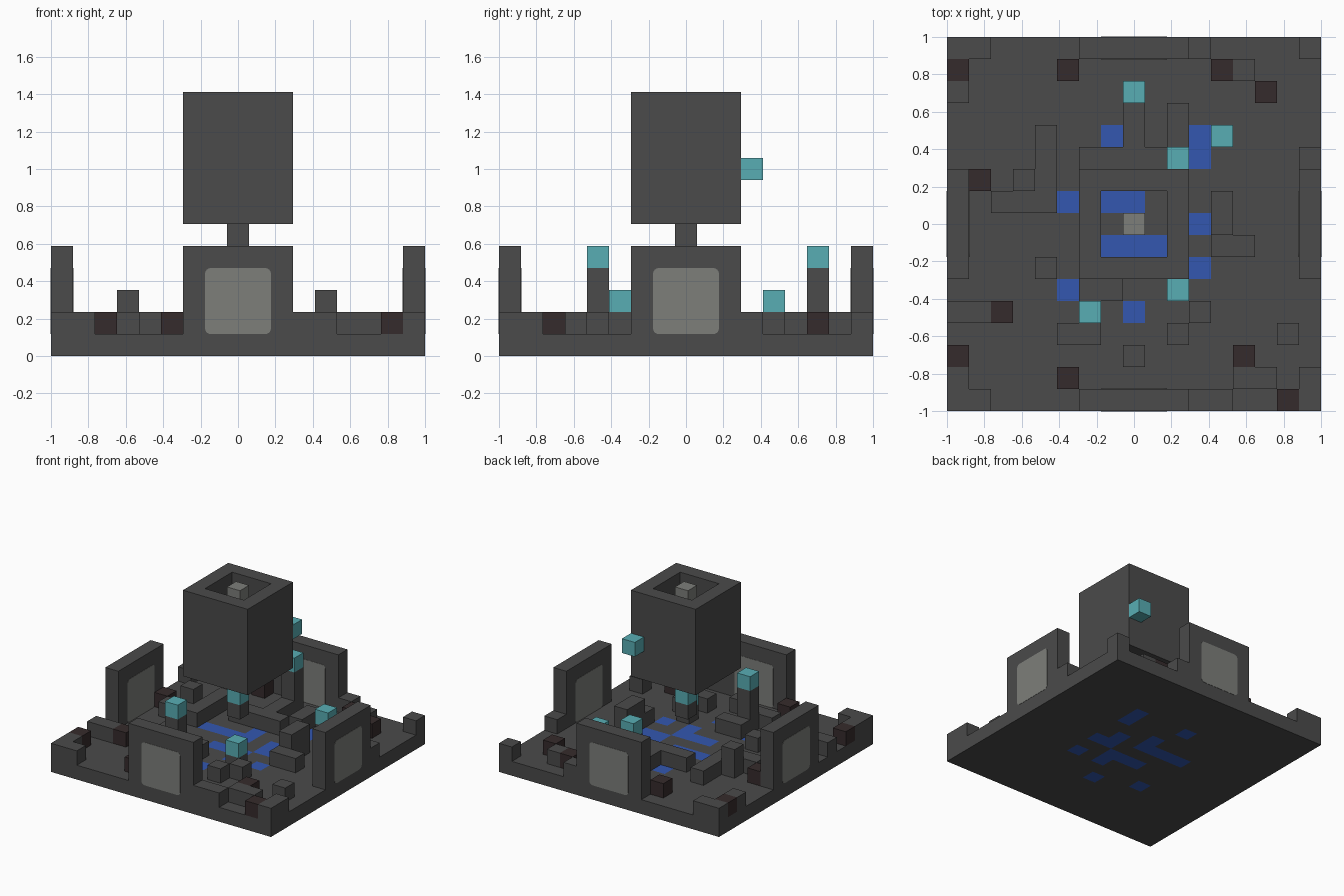
import bpy, bmesh
from math import pi
from mathutils import Matrix, Vector

if "Cube" in bpy.data.objects:
    bpy.data.objects.remove(bpy.data.objects["Cube"], do_unlink=True)

N = 17
U = 2 / N


def material(name, rgb):
    m = bpy.data.materials.new(name)
    m.use_nodes = True
    m.diffuse_color = (*rgb, 1)
    m.node_tree.nodes["Principled BSDF"].inputs["Base Color"].default_value = (*rgb, 1)
    return m


STONE = material("dark grey stone", (.069, .069, .069))
PALE = material("pale grey", (.205, .21, .195))
TEAL = material("teal", (.098, .42, .456))
BROWN = material("dark brown", (.036, .024, .025))
BLUE = material("blue", (.033, .095, .434))


def add_object(name, bm, mats):
    bmesh.ops.remove_doubles(bm, verts=bm.verts, dist=.0001)
    mesh = bpy.data.meshes.new(name)
    bm.to_mesh(mesh)
    bm.free()
    for m in mats:
        mesh.materials.append(m)
    ob = bpy.data.objects.new(name, mesh)
    bpy.context.collection.objects.link(ob)


def patch(c, r, w=1, d=1):
    """Grid squares of a rectangle: column, row from the back, width, depth."""
    return [(c + i, r + j) for i in range(w) for j in range(d)]


def raised(patches, layers):
    return [(c, r, k) for p in patches for c, r in patch(*p) for k in layers]


def blocks(name, cells, mats, accent=()):
    """Outer skin of grid cells (column, row, layer); accent squares use the second colour."""
    cells = set(cells)
    bm = bmesh.new()
    for c, r, k in cells:
        centre = Vector((c - N // 2, N // 2 - r, k + .5)) * U
        for axis in range(3):
            for s in (-1, 1):
                n = Vector((0, 0, 0))
                n[axis] = s
                if (c + n.x, r - n.y, k + n.z) in cells:
                    continue
                a = Vector((0, 0, 0))
                a[(axis + 1) % 3] = 1
                b = n.cross(a)
                quad = [centre + (n + p * a + q * b) * U / 2
                        for p, q in ((-1, -1), (1, -1), (1, 1), (-1, 1))]
                face = bm.faces.new([bm.verts.new(v) for v in quad])
                face.material_index = int((c, r) in accent)
    add_object(name, bm, mats)


# Floor slab with blue tiles running through it
tiles = [(7, 4), (11, 4, 1, 2), (8, 6), (5, 7, 4), (10, 7, 1, 2), (11, 8),
         (7, 9, 3), (9, 10), (11, 10), (5, 11), (8, 12)]
blue = {square for t in tiles for square in patch(*t)}
blocks("floor", raised([(0, 0, N, N)], [0]), [STONE, BLUE], blue)

# Rubble on the floor
rubble = {
    "back": [(0, 0, 2), (11, 0), (16, 0), (0, 2), (13, 1), (8, 3, 1, 2),
             (10, 3, 1, 2), (6, 5, 4), (12, 4), (16, 5)],
    "left": [(12, 9, 2)],
    "right": [(4, 4, 1, 3), (2, 7, 3), (4, 10)],
    "front": [(6, 11, 2), (10, 11), (0, 12, 2), (11, 12), (5, 13, 2), (10, 13),
              (15, 13), (8, 14), (0, 15, 1, 2), (1, 16), (13, 15, 2),
              (16, 15, 1, 2), (11, 16, 2)],
}
for side, patches in rubble.items():
    blocks(side + "_rubble", raised(patches, [1]), [STONE])
blocks("tall_rubble", raised([(3, 6), (12, 7, 1, 2)], [1, 2]), [STONE])
brown = [(0, 1), (5, 1), (12, 1), (14, 2), (1, 6), (2, 12), (0, 14), (13, 14), (5, 15), (15, 16)]
blocks("brown_blocks", raised(brown, [1]), [BROWN])

# Four gate walls, each with a rounded panel inside and out
wall_plans = {"front": (6, 16, 5, 1), "left": (16, 6, 1, 5),
              "back": (6, 0, 5, 1), "right": (0, 6, 1, 5)}
for turn, (side, plan) in enumerate(wall_plans.items()):
    blocks(side + "_wall", raised([plan], range(1, 5)), [STONE])
    bm = bmesh.new()
    for y in (-1, -1 + U):
        # The outer plate sits almost flush with the edge of the floor
        size = Matrix.Diagonal((3 * U, .004, 3 * U, 1))
        place = Matrix.Translation((0, y, 2.5 * U))
        vs = bmesh.ops.create_cube(bm, size=1, matrix=place @ size)["verts"]
        edges = {e for v in vs for e in v.link_edges
                 if abs((e.verts[0].co - e.verts[1].co).y) > .001}
        bmesh.ops.bevel(bm, geom=list(edges), offset=.03, segments=4, profile=.5, affect='EDGES')
    bmesh.ops.rotate(bm, verts=bm.verts, matrix=Matrix.Rotation(turn * pi / 2, 3, 'Z'))
    add_object(side + "_panels", bm, [PALE])

# Hanging tower, open at top and bottom
tower = set(raised([(6, 6, 5, 5)], range(6, 12))) - set(raised([(7, 7, 3, 3)], range(6, 12)))
blocks("tower", tower, [STONE])

# Central shaft, its crystal and its cap
blocks("shaft", raised([(8, 8)], [3, *range(5, 11)]), [STONE])
blocks("shaft_crystal", [(8, 8, 4)], [TEAL])
blocks("shaft_cap", [(8, 8, 11)], [PALE])

# Posts with crystals on top
for side, spot in {"back": (8, 2), "front": (6, 12)}.items():
    blocks(side + "_post", raised([spot], range(1, 4)), [STONE])
    blocks(side + "_post_crystal", raised([spot], [4]), [TEAL])

# Crystals on the rubble, and one floating beside the tower
for side, spot in {"back": (12, 4), "front": (10, 11)}.items():
    blocks(side + "_rubble_crystal", raised([spot], [2]), [TEAL])
blocks("floating_crystal", [(10, 5, 8)], [TEAL])
